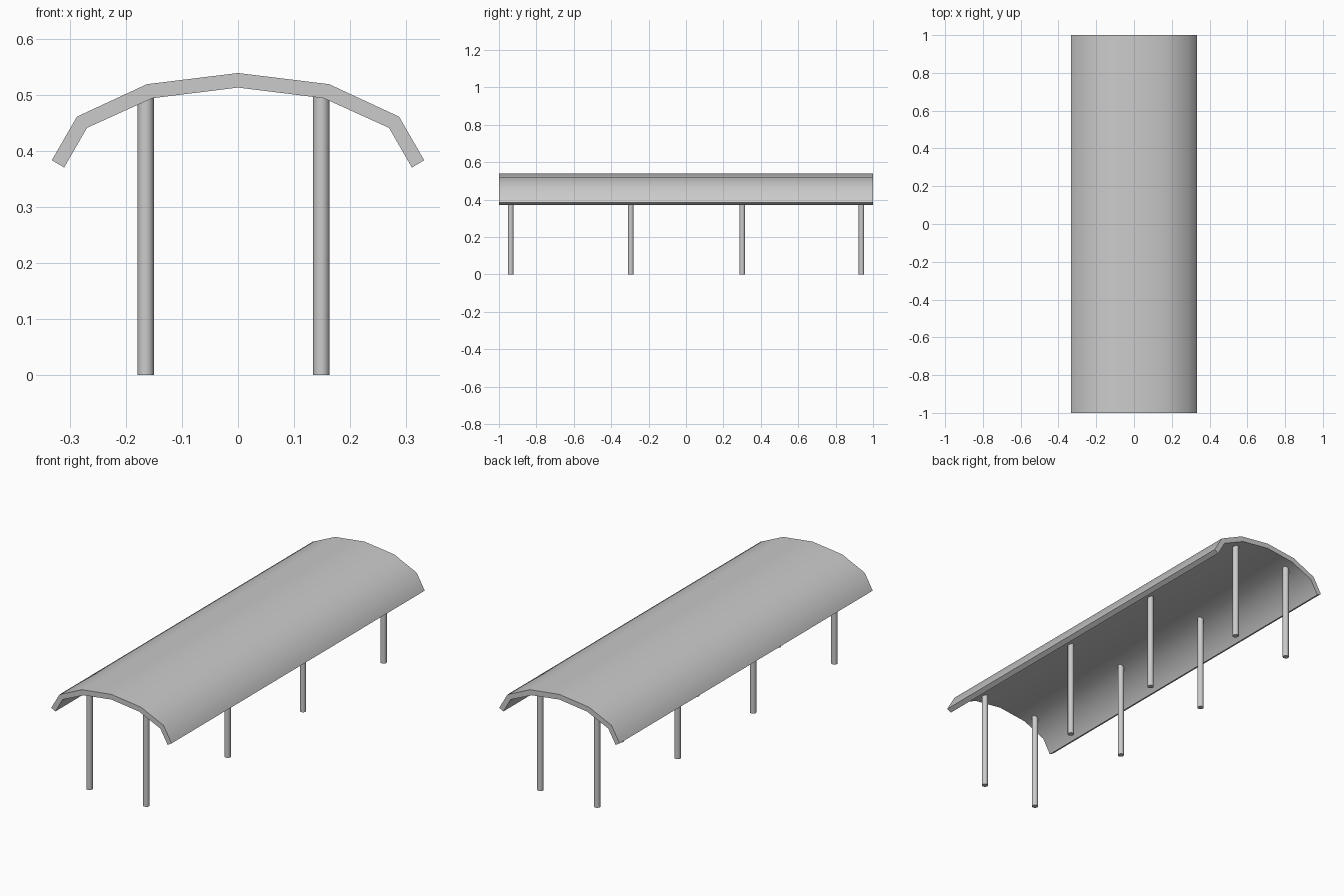
import bpy, bmesh, math

cube = bpy.data.objects.get("Cube")
if cube:
    bpy.data.objects.remove(cube, do_unlink=True)

# Single grey material
grey = bpy.data.materials.new("plain_grey")
grey.use_nodes = True
colour = (0.6, 0.6, 0.6, 1)
grey.diffuse_color = colour
grey.node_tree.nodes["Principled BSDF"].inputs["Base Color"].default_value = colour


def finish(obj, name, angle):
    obj.name = name
    obj.data.materials.append(grey)
    bpy.ops.object.select_all(action='DESELECT')
    obj.select_set(True)
    bpy.context.view_layer.objects.active = obj
    bpy.ops.object.shade_smooth_by_angle(angle=math.radians(angle))


# Arched roof: half profile mirrored, then extruded along the length
outer = [(0, 0.54), (0.163, 0.52), (0.288, 0.462), (0.333, 0.384)]
inner = [(0, 0.514), (0.153, 0.495), (0.27, 0.442), (0.311, 0.371)]


def full_arc(half):
    return [(-x, z) for x, z in reversed(half[1:])] + half


top, under = full_arc(outer), full_arc(inner)
bm = bmesh.new()
rows = [[bm.verts.new((x, -1, z)) for x, z in arc] for arc in (top, under)]
for i in range(len(top) - 1):
    bm.faces.new((rows[0][i], rows[0][i + 1], rows[1][i + 1], rows[1][i]))
ext = bmesh.ops.extrude_face_region(bm, geom=bm.faces[:], use_keep_orig=True)
moved = [g for g in ext["geom"] if isinstance(g, bmesh.types.BMVert)]
bmesh.ops.translate(bm, verts=moved, vec=(0, 2, 0))
bmesh.ops.recalc_face_normals(bm, faces=bm.faces[:])
mesh = bpy.data.meshes.new("arched_roof")
bm.to_mesh(mesh)
bm.free()
roof = bpy.data.objects.new("arched_roof", mesh)
bpy.context.collection.objects.link(roof)
finish(roof, "arched_roof", 50)

# Two rows of round posts
height = 0.5
for side, x in (("right", -0.165), ("left", 0.149)):
    for n, y in enumerate((-0.937, -0.295, 0.301, 0.938), 1):
        bpy.ops.mesh.primitive_cylinder_add(
            vertices=16, radius=0.0148, depth=height, location=(x, y, height / 2))
        finish(bpy.context.object, f"{side}_post_{n}", 40)
